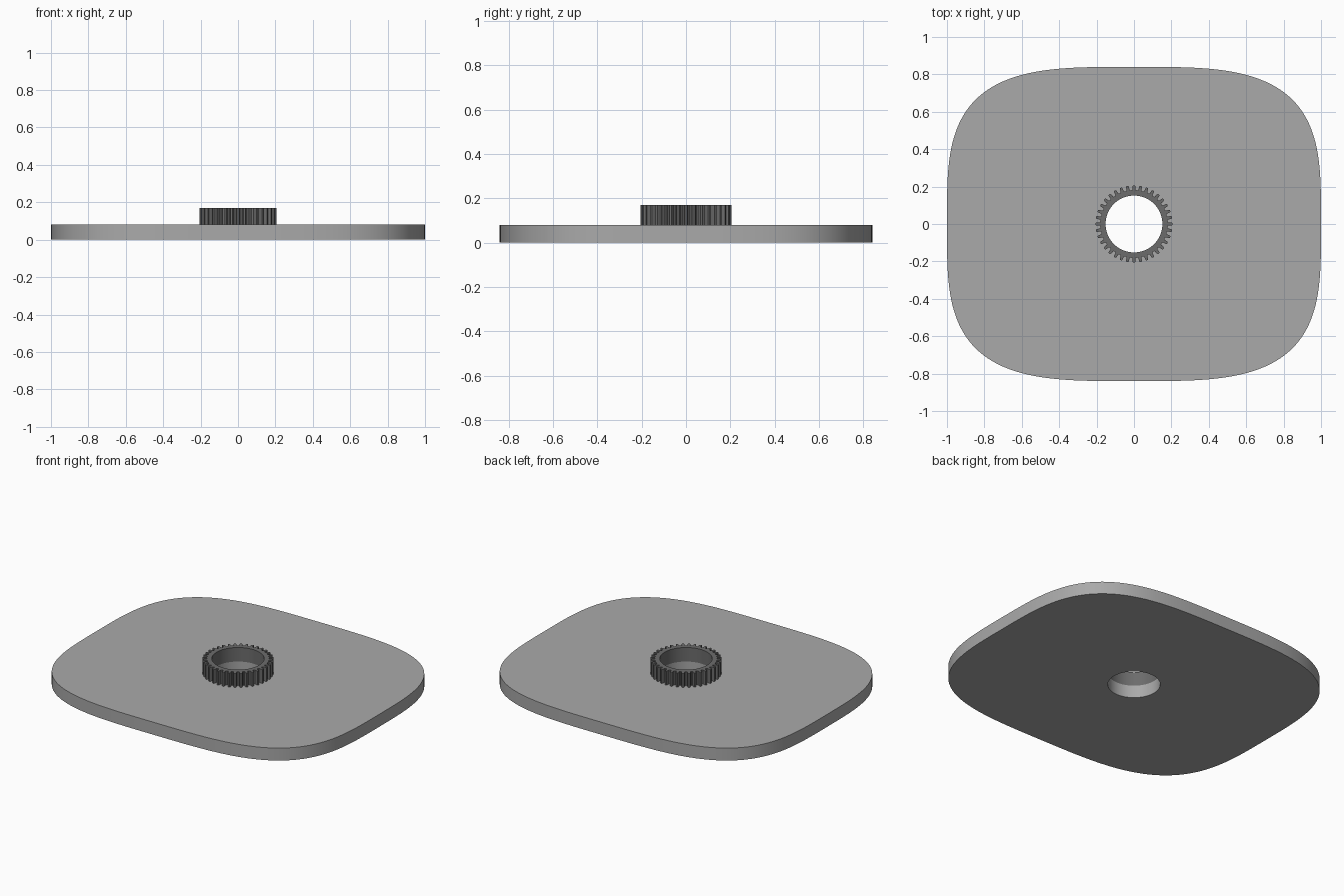
import bpy, bmesh, math

if "Cube" in bpy.data.objects:
    bpy.data.objects.remove(bpy.data.objects["Cube"])

HOLE_R = 0.152
N = 288  # points around every loop


def material(name, value):
    m = bpy.data.materials.new(name)
    m.diffuse_color = (value, value, value, 1)
    m.use_nodes = True
    m.node_tree.nodes["Principled BSDF"].inputs["Base Color"].default_value = m.diffuse_color
    return m


def ring_solid(name, outline, z0, z1, mat):
    """Extruded outline with a round hole through the middle."""
    hole = [(HOLE_R * math.cos(math.atan2(y, x)), HOLE_R * math.sin(math.atan2(y, x)))
            for x, y in outline]
    bm = bmesh.new()
    loops = [[bm.verts.new((x, y, z)) for x, y in pts]
             for pts, z in ((outline, z0), (outline, z1), (hole, z1), (hole, z0))]
    n = len(outline)
    for k in range(4):
        a, b = loops[k], loops[(k + 1) % 4]
        for i in range(n):
            j = (i + 1) % n
            bm.faces.new((a[i], a[j], b[j], b[i]))
    bmesh.ops.recalc_face_normals(bm, faces=bm.faces)
    mesh = bpy.data.meshes.new(name)
    bm.to_mesh(mesh)
    bm.free()
    mesh.materials.append(mat)
    ob = bpy.data.objects.new(name, mesh)
    bpy.context.collection.objects.link(ob)
    bpy.ops.object.select_all(action='DESELECT')
    ob.select_set(True)
    bpy.context.view_layer.objects.active = ob
    bpy.ops.object.shade_smooth_by_angle(angle=math.radians(25))
    return ob


# Rounded base plate: superellipse outline
def plate_point(a, p=3.5):
    c, s = math.cos(a), math.sin(a)
    r = (abs(c) ** p + abs(s / 0.84) ** p) ** (-1 / p)
    return r * c, r * s


plate = [plate_point(2 * math.pi * i / N) for i in range(N)]
ring_solid("base_plate", plate, 0.0, 0.08, material("light grey", 0.40))

# Toothed collar: 36 teeth, each from a small repeated profile (phase, radius)
TEETH = 36
PROFILE = [(-0.27, 0.183), (-0.22, 0.200), (-0.15, 0.206), (0.15, 0.206),
           (0.22, 0.200), (0.27, 0.183), (0.5, 0.179)]
gear = []
for t in range(TEETH):
    for phase, r in PROFILE:
        a = 2 * math.pi * (t + phase) / TEETH
        gear.append((r * math.cos(a), r * math.sin(a)))
ring_solid("toothed_collar", gear, 0.08, 0.17, material("dark grey", 0.15))
